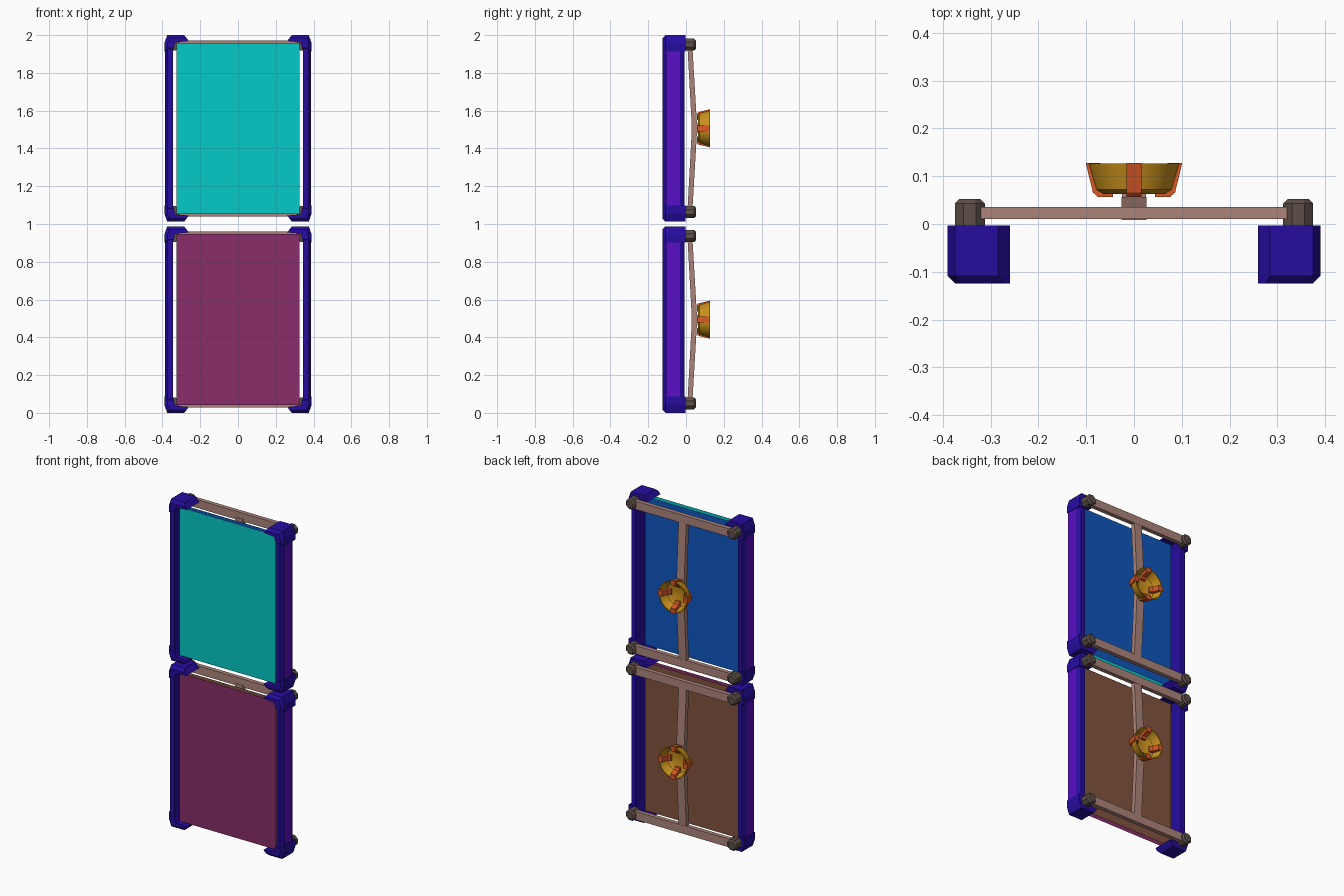
import bpy, bmesh, math
from mathutils import Vector, Matrix

if "Cube" in bpy.data.objects:
    bpy.data.objects.remove(bpy.data.objects["Cube"])


def material(name, r, g, b):
    lin = [((c / 255 + 0.055) / 1.055) ** 2.4 if c > 10 else c / 255 / 12.92 for c in (r, g, b)]
    m = bpy.data.materials.new(name)
    m.diffuse_color = (*lin, 1)
    m.use_nodes = True
    m.node_tree.nodes["Principled BSDF"].inputs["Base Color"].default_value = m.diffuse_color
    return m


NAVY = material("navy", 38, 12, 160)
PURPLE = material("purple", 88, 14, 198)
BAR = material("bar_tan", 172, 132, 122)
KNOB = material("knob_grey", 92, 78, 71)
GOLD = material("gold", 200, 144, 28)
ORANGE = material("orange", 218, 88, 36)
TEAL = material("teal", 4, 202, 198)
BLUE = material("blue", 14, 86, 190)
PLUM = material("plum", 136, 46, 106)
BROWN = material("brown", 130, 84, 62)


def finish(name, bm, mat, smooth=False):
    bmesh.ops.recalc_face_normals(bm, faces=bm.faces)
    me = bpy.data.meshes.new(name)
    bm.to_mesh(me)
    bm.free()
    me.materials.append(mat)
    ob = bpy.data.objects.new(name, me)
    bpy.context.collection.objects.link(ob)
    if smooth:
        bpy.ops.object.select_all(action='DESELECT')
        ob.select_set(True)
        bpy.context.view_layer.objects.active = ob
        bpy.ops.object.shade_smooth_by_angle(angle=math.radians(35))
    return ob


def prism(name, pts, depth, mat, chamfer=0, where=None):
    """Extrude a closed 3D outline; chamfer the edges whose midpoint passes the test."""
    bm = bmesh.new()
    f = bm.faces.new([bm.verts.new(p) for p in pts])
    new = bmesh.ops.extrude_face_region(bm, geom=[f])["geom"]
    bmesh.ops.translate(bm, vec=depth, verts=[v for v in new if isinstance(v, bmesh.types.BMVert)])
    if chamfer:
        flat = [e for e in bm.edges if abs(e.verts[0].co.y - e.verts[1].co.y) < 1e-5]
        chosen = [e for e in flat if where((e.verts[0].co + e.verts[1].co) / 2)]
        bmesh.ops.bevel(bm, geom=chosen, offset=chamfer, segments=1, affect='EDGES', clamp_overlap=True)
    return finish(name, bm, mat)


def box(name, lo, hi, mat):
    (x0, y0, z0), (x1, y1, z1) = lo, hi
    return prism(name, [(x0, y0, z0), (x1, y0, z0), (x1, y1, z0), (x0, y1, z0)], (0, 0, z1 - z0), mat)


def sheet(name, y, cz, mat):
    w, h = 0.325, 0.453
    bm = bmesh.new()
    bm.faces.new([bm.verts.new((x, y, cz + z)) for x, z in ((-w, -h), (w, -h), (w, h), (-w, h))])
    return finish(name, bm, mat)


def cup(name, cz):
    """Open bowl facing +y, turned from a wall profile (radius, y)."""
    prof = [(0, 0.063), (0.066, 0.063), (0.08, 0.072), (0.096, 0.127),
            (0.090, 0.127), (0.074, 0.078), (0.062, 0.070), (0, 0.070)]
    bm = bmesh.new()
    vs = [bm.verts.new((r, y, cz)) for r, y in prof]
    es = [bm.edges.new(p) for p in zip(vs, vs[1:])]
    bmesh.ops.spin(bm, geom=vs + es, cent=(0, 0, cz), axis=(0, 1, 0), angle=math.tau, steps=32)
    bmesh.ops.remove_doubles(bm, verts=bm.verts, dist=1e-5)
    return finish(name, bm, GOLD, smooth=True)


# corner cap outline (x, z from panel centre), rail section (x, y), rib side (radius, y)
CAP = [(0.260, 0.462), (0.285, 0.4935), (0.375, 0.4935), (0.39, 0.45),
       (0.39, 0.408), (0.345, 0.408), (0.332, 0.455)]
POST = [(0.345, -0.122), (0.372, -0.124), (0.385, -0.106), (0.385, -0.028), (0.374, -0.007), (0.345, -0.007)]
RIB = [(0.101, 0.1275), (0.086, 0.066), (0.076, 0.057), (0.044, 0.057),
       (0.044, 0.085), (0.058, 0.092), (0.070, 0.1275)]

for tag, cz, front, back in (("lower", 0.4935, PLUM, BROWN), ("upper", 1.5065, TEAL, BLUE)):
    # screen sheets
    sheet(tag + "_front_sheet", -0.10, cz, front)
    sheet(tag + "_back_sheet", -0.07, cz, back)

    for sx, side in ((-1, "left"), (1, "right")):
        # side rail with a brighter outer strip
        prism(f"{tag}_{side}_post", [(sx * x, y, cz - 0.45) for x, y in POST], (0, 0, 0.9), NAVY)
        xs = sorted((sx * 0.38, sx * 0.387))
        box(f"{tag}_{side}_strip", (xs[0], -0.103, cz - 0.42), (xs[1], -0.032, cz + 0.42), PURPLE)
        for sz, end in ((-1, "bottom"), (1, "top")):
            # corner cap, chamfered along its outer front edge
            prism(f"{tag}_{end}_{side}_cap", [(sx * x, -0.125, cz + sz * z) for x, z in CAP],
                  (0, 0.122, 0), NAVY, 0.016,
                  lambda p: p.y < -0.12 and (abs(p.x) > 0.36 or abs(p.z - cz) > 0.49))
            # octagonal knob behind the cap
            r = 0.0315 / math.cos(math.pi / 8)
            ring = [(sx * 0.3435 + r * math.cos(a), -0.006, cz + sz * 0.443 + r * math.sin(a))
                    for a in [(k + 0.5) * math.pi / 4 for k in range(8)]]
            prism(f"{tag}_{end}_{side}_knob", ring, (0, 0.058, 0), KNOB, 0.009, lambda p: p.y > 0.05)

    # rear cross bars
    for sz, end in ((-1, "bottom"), (1, "top")):
        z0, z1 = sorted((cz + sz * 0.416, cz + sz * 0.466))
        box(f"{tag}_{end}_bar", (-0.32, 0.01, z0), (0.32, 0.036, z1), BAR)

    # bowed centre bar
    bow = [(0.008, -0.43), (0.029, -0.04), (0.029, 0.04), (0.008, 0.43),
           (0.034, 0.43), (0.057, 0.04), (0.057, -0.04), (0.034, -0.43)]
    prism(tag + "_centre_bar", [(-0.026, y, cz + z) for y, z in bow], (0.052, 0, 0), BAR)
    box(tag + "_cup_stem", (-0.025, 0.05, cz - 0.025), (0.025, 0.066, cz + 0.025), BAR)

    # cup and its four ribs
    cup(tag + "_cup", cz)
    for k in range(4):
        rot = Matrix.Rotation(k * math.pi / 2, 3, 'Y')
        c = Vector((0, 0, cz))
        prism(f"{tag}_cup_rib_{k + 1}", [c + rot @ Vector((x, y, -0.016)) for x, y in RIB],
              rot @ Vector((0, 0, 0.032)), ORANGE)
